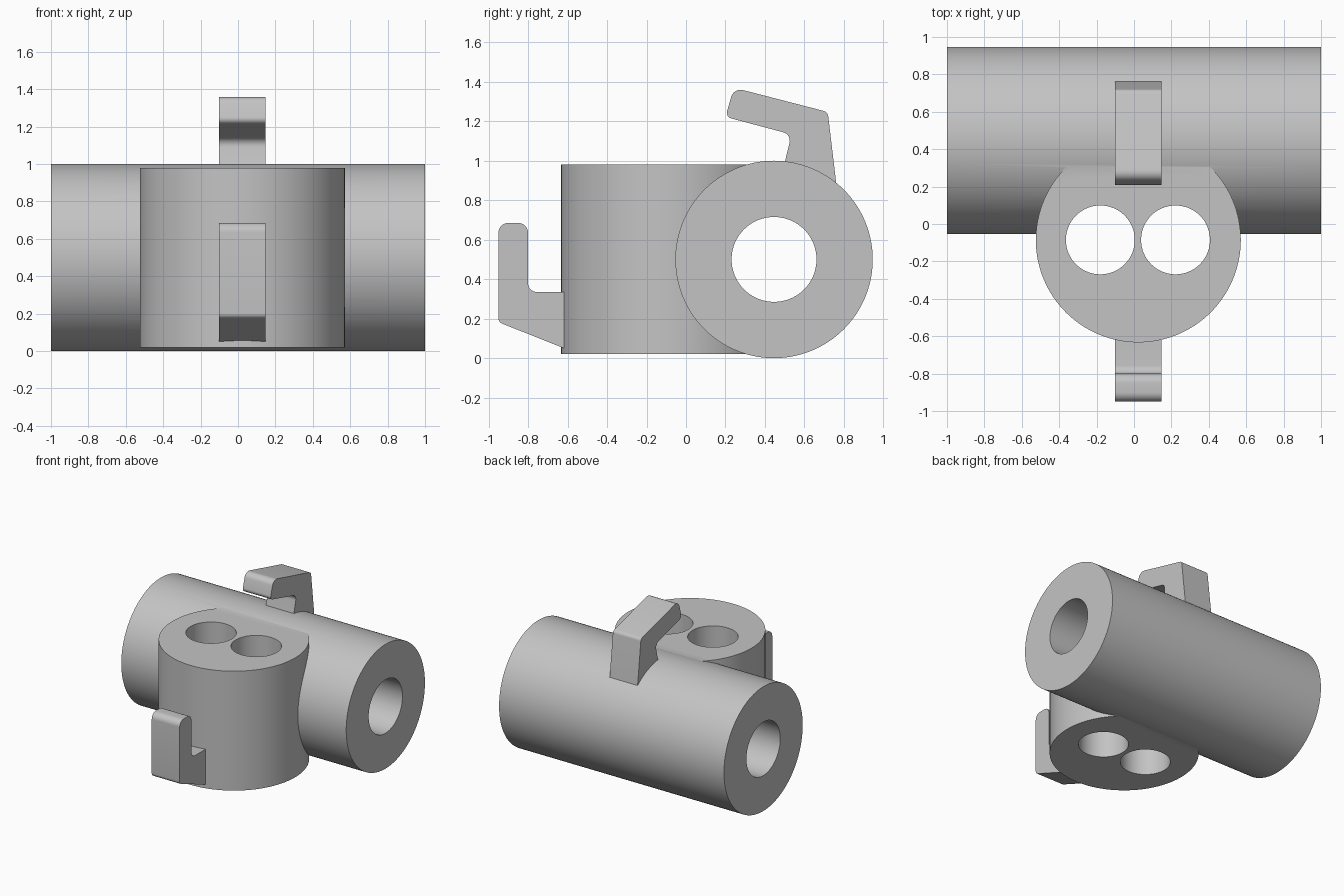
import bpy
import math
from mathutils import Vector, Matrix

default = bpy.data.objects.get("Cube")
if default:
    bpy.data.objects.remove(default, do_unlink=True)

COLOUR = (0.55, 0.55, 0.55, 1)
grey = bpy.data.materials.new("plain grey")
grey.use_nodes = True
grey.diffuse_color = COLOUR
grey.node_tree.nodes["Principled BSDF"].inputs["Base Color"].default_value = COLOUR


def cylinder(name, radius, length, centre, along_x=False):
    turn = (0, math.pi / 2, 0) if along_x else (0, 0, 0)
    bpy.ops.mesh.primitive_cylinder_add(vertices=128, radius=radius, depth=length,
                                        location=centre, rotation=turn)
    obj = bpy.context.object
    obj.name = obj.data.name = name
    obj.data.materials.append(grey)
    return obj


def combine(target, tool, operation):
    mod = target.modifiers.new(operation.lower(), "BOOLEAN")
    mod.operation = operation
    mod.solver = "EXACT"
    mod.object = tool
    bpy.context.view_layer.objects.active = target
    bpy.ops.object.modifier_apply(modifier=mod.name)
    bpy.data.objects.remove(tool, do_unlink=True)


def smooth(obj):
    bpy.ops.object.select_all(action="DESELECT")
    obj.select_set(True)
    bpy.context.view_layer.objects.active = obj
    bpy.ops.object.shade_smooth_by_angle(angle=math.radians(25))


def rounded(corners, steps=8):
    """Replace each (y, z, radius) corner with a tangent arc."""
    points = []
    for i, (y, z, radius) in enumerate(corners):
        p = Vector((y, z))
        if not radius:
            points.append(p)
            continue
        a = (Vector(corners[i - 1][:2]) - p).normalized()
        b = (Vector(corners[(i + 1) % len(corners)][:2]) - p).normalized()
        half = a.angle(b) / 2
        centre = p + (a + b).normalized() * radius / math.sin(half)
        start = p + a * radius / math.tan(half) - centre
        end = p + b * radius / math.tan(half) - centre
        sweep = start.angle_signed(end)
        for k in range(steps + 1):
            points.append(centre + Matrix.Rotation(-sweep * k / steps, 2) @ start)
    return points


def hook(name, corners, x0=-0.102, x1=0.146):
    outline = rounded(corners)
    n = len(outline)
    verts = [(x, p.x, p.y) for x in (x0, x1) for p in outline]
    faces = [list(range(n))[::-1], list(range(n, 2 * n))]
    faces += [(i, (i + 1) % n, (i + 1) % n + n, i + n) for i in range(n)]
    mesh = bpy.data.meshes.new(name)
    mesh.from_pydata(verts, [], faces)
    mesh.materials.append(grey)
    obj = bpy.data.objects.new(name, mesh)
    bpy.context.collection.objects.link(obj)
    smooth(obj)
    return obj


# Horizontal tube merged with the upright drum
TUBE = (0, 0.446, 0.5)
body = cylinder("body", 0.5, 2, TUBE, along_x=True)
combine(body, cylinder("drum", 0.548, 0.96, (0.023, -0.085, 0.5)), "UNION")

# Through holes: one along the tube, two down the drum
combine(body, cylinder("tube_bore", 0.215, 3, TUBE, along_x=True), "DIFFERENCE")
for x in (-0.18, 0.222):
    combine(body, cylinder("drum_bore", 0.184, 2, (x, -0.085, 0.5)), "DIFFERENCE")
smooth(body)

# Hook on top of the tube, pointing forward
hook("upper_hook", [
    (0.485, 0.93, 0), (0.77, 0.81, 0), (0.718, 1.247, 0.03),
    (0.242, 1.37, 0.05), (0.2, 1.222, 0.03), (0.535, 1.133, 0.045)])

# Hook on the front of the drum, pointing up
hook("front_hook", [
    (-0.6, 0.043, 0), (-0.6, 0.335, 0), (-0.8, 0.335, 0.045),
    (-0.8, 0.685, 0.05), (-0.95, 0.685, 0.05), (-0.95, 0.182, 0.03)])
